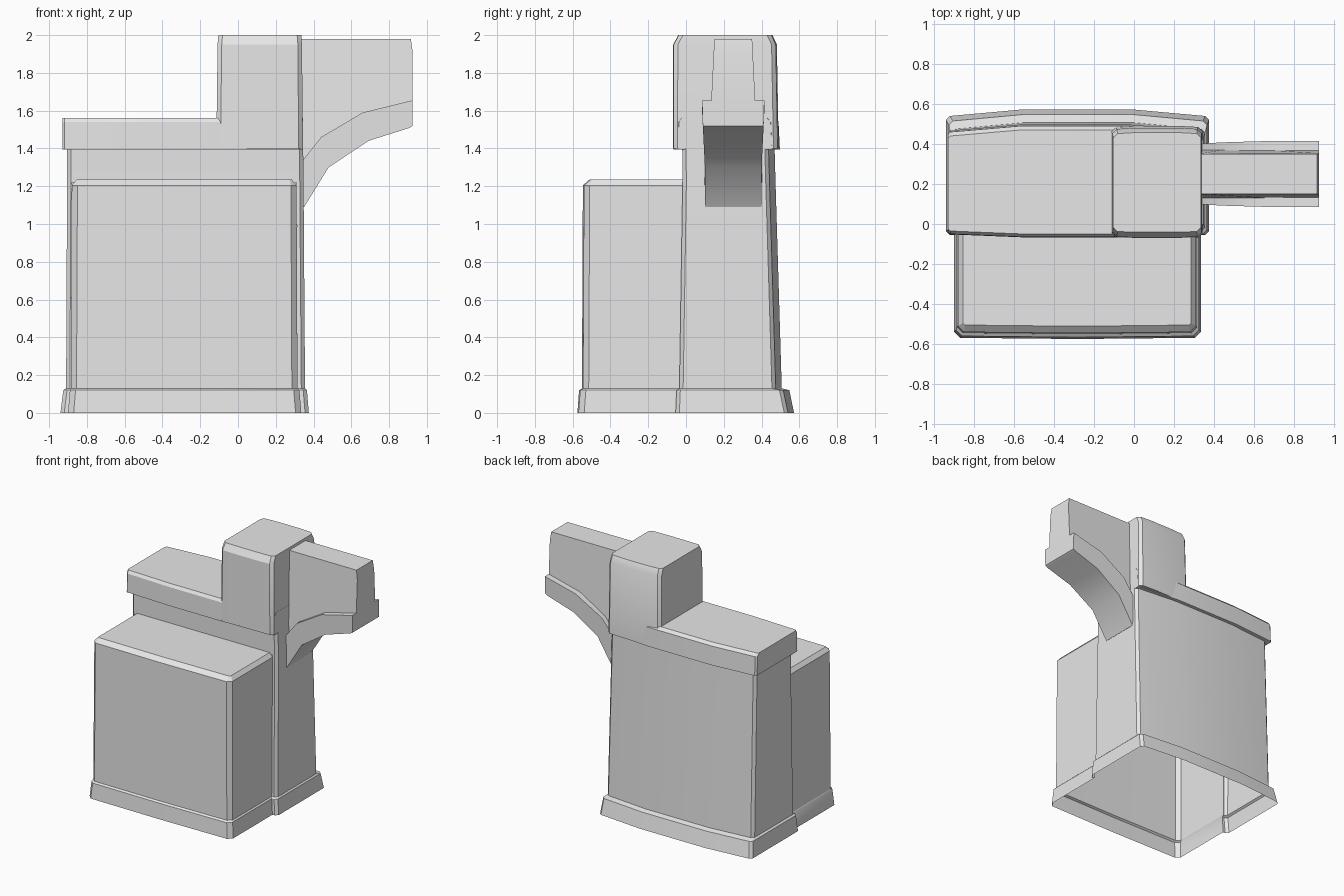
import bpy, bmesh, math

cube = bpy.data.objects.get("Cube")
if cube:
    bpy.data.objects.remove(cube, do_unlink=True)

grey = bpy.data.materials.new("plain grey")
grey.use_nodes = True
grey.diffuse_color = (0.8, 0.8, 0.8, 1)
grey.node_tree.nodes["Principled BSDF"].inputs["Base Color"].default_value = (0.8, 0.8, 0.8, 1)


def finish(name, bm):
    mesh = bpy.data.meshes.new(name)
    bm.to_mesh(mesh)
    bm.free()
    mesh.materials.append(grey)
    mesh.shade_smooth()
    mesh.set_sharp_from_angle(angle=math.radians(25))
    obj = bpy.data.objects.new(name, mesh)
    bpy.context.collection.objects.link(obj)
    return obj


def loft(name, rings, close_from=0, top=False, bottom=False):
    """Skin a stack of (z, outline) rings; rings below close_from stay open."""
    bm = bmesh.new()
    loops = [[bm.verts.new((x, y, z)) for x, y in pts] for z, pts in rings]
    for j, (a, b) in enumerate(zip(loops, loops[1:])):
        n = len(a)
        for i in range(n if j >= close_from else n - 1):
            k = (i + 1) % n
            bm.faces.new((a[i], a[k], b[k], b[i]))
    if top:
        bm.faces.new(loops[-1])
    if bottom:
        bm.faces.new(loops[0][::-1])
    return finish(name, bm)


def outline(x0, x1, y0, y1, c, bow, front_bow, front):
    """Chamfered rectangle with a bowed back; front holds the x of the front gap."""
    third = (x1 - x0) / 3.5
    return [(front[1], y0 - front_bow), (x1 - c, y0), (x1, y0 + c), (x1, y1 - c),
            (x1 - c, y1), (x1 - third, y1 + bow), (x0 + third, y1 + bow),
            (x0 + c, y1), (x0, y1 - c), (x0, y0 + c), (x0 + c, y0),
            (front[0], y0 - front_bow)]


def block_outline(x0, x1, yf, yb, c):
    mid = (x0 + x1) / 2
    return [(x0, yb), (x0, yf + c), (x0 + c, yf), (mid, yf - 0.006),
            (x1 - c, yf), (x1, yf + c), (x1, yb)]


def prism(name, profile, half_width, y=0.25):
    """Extrude an x-z profile sideways, with the width depending on height."""
    bm = bmesh.new()
    sides = [[bm.verts.new((x, y + s * half_width(z), z)) for x, z in profile]
             for s in (-1, 1)]
    a, b = sides
    n = len(profile)
    bm.faces.new(a)
    bm.faces.new(b[::-1])
    for i in range(n):
        k = (i + 1) % n
        bm.faces.new((a[k], a[i], b[i], b[k]))
    bmesh.ops.recalc_face_normals(bm, faces=bm.faces)
    return finish(name, bm)


# Rear body with flared skirt, open below and towards the front block
body = [(0, -.94, .375, -.055, .54, (-.9, .335)),
        (.12, -.925, .365, -.05, .515, (-.89, .325)),
        (.13, -.91, .355, -.035, .475, (-.885, .315)),
        (1.22, -.905, .347, -.018, .442, (-.88, .31)),
        (1.4, -.905, .345, -.02, .437, (-.88, .31))]
loft("rear_body", [(z, outline(x0, x1, y0, y1, .02, .032, 0, f))
                   for z, x0, x1, y0, y1, f in body], close_from=3)

# Front block with matching skirt and chamfered top
block = [(0, -.9, .335, -.569, -.055, .03),
         (.12, -.89, .325, -.56, -.05, .03),
         (.13, -.885, .315, -.545, -.035, .03),
         (1.205, -.88, .31, -.54, -.018, .03),
         (1.235, -.855, .285, -.505, -.018, .01)]
loft("front_block", [(z, block_outline(x0, x1, yf, yb, c))
                     for z, x0, x1, yf, yb, c in block], close_from=9, top=True)

# Overhanging cap
cap = [(1.395, -.052, .467), (1.54, -.05, .46), (1.562, -.035, .44)]
loft("cap", [(z, outline(-.93, .343, y0, y1, .012, .03, .015, (-.55, -.1)))
             for z, y0, y1 in cap], top=True, bottom=True)

# Tower on the cap
tower = [(1.4, -.115, .343, -.067, .485), (1.95, -.108, .339, -.065, .475),
         (2, -.104, .335, -.038, .452)]
loft("tower", [(z, outline(x0, x1, y0, y1, .022, .006, .003, (.05, .18)))
               for z, x0, x1, y0, y1 in tower], top=True, bottom=True)

# Side arm: narrow upper web above a wider curved flange
upper_curve = [(.32, 1.31), (.345, 1.34), (.44, 1.46), (.66, 1.59), (.925, 1.655)]
lower_curve = [(.925, 1.52), (.905, 1.508), (.69, 1.44), (.48, 1.3), (.35, 1.09), (.32, 1.09)]
web_bottom = [(x, z - .03) for x, z in upper_curve]
prism("arm_web", web_bottom + [(.925, 1.91), (.915, 1.98), (.32, 1.98)],
      lambda z: .1 + .05 * min(1.98 - z, .4))
prism("arm_flange", upper_curve + lower_curve,
      lambda z: .15 + .015 * max(0, min(1, (z - 1.3) / .3)))
